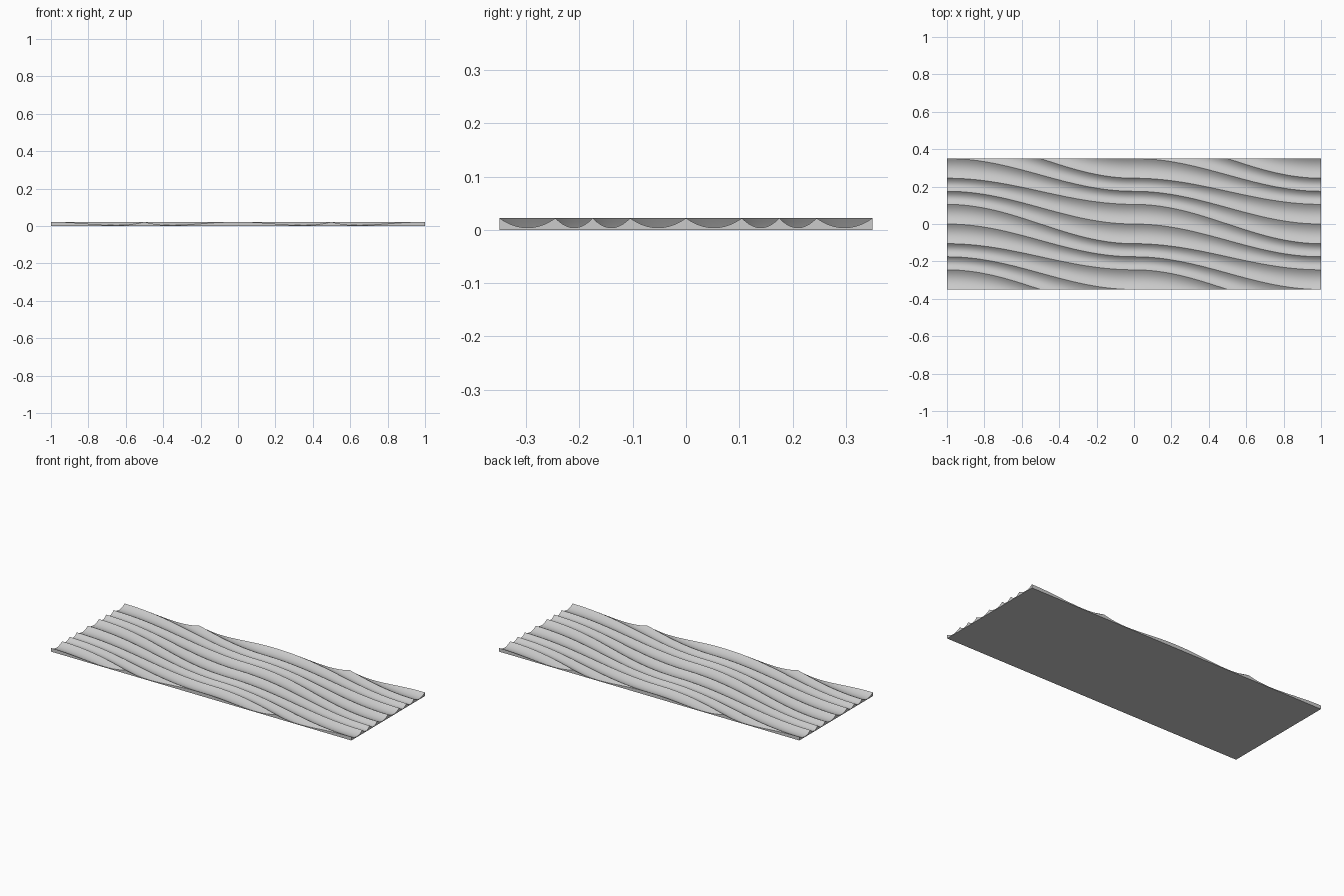
import bpy, bmesh, math

cube = bpy.data.objects.get("Cube")
if cube:
    bpy.data.objects.remove(cube)

HALF_L, HALF_W = 1.0, 0.35
FLOOR, CREST = 0.004, 0.022
SPACING = (0.0, 0.105, 0.175, 0.245)   # crests within one repeat
ROWS, STEPS = 96, 10


def crest_rest(k):
    """Resting y of crest number k."""
    return HALF_W * (k // 4) + SPACING[k % 4]


def crest_y(k, x):
    """Each crest drifts two places sideways per unit of length."""
    n = math.floor(x + HALF_L + 1e-6)
    t = (1 - math.cos(math.pi * (x + HALF_L - n))) / 2
    a, b = crest_rest(k - 2 * n), crest_rest(k - 2 * n - 2)
    return a + (b - a) * t


# Scalloped top surface, with grooves running between the crests
bm = bmesh.new()
rows = []
for i in range(ROWS + 1):
    x = -HALF_L + 2 * HALF_L * i / ROWS
    row = []
    for k in range(-4, 9):
        lo, hi = crest_y(k, x), crest_y(k + 1, x)
        for j in range(STEPS):
            f = j / STEPS
            z = FLOOR + (CREST - FLOOR) * (2 * f - 1) ** 2
            row.append(bm.verts.new((x, lo + (hi - lo) * f, z)))
    rows.append(row)
for r0, r1 in zip(rows, rows[1:]):
    for j in range(len(r0) - 1):
        bm.faces.new((r0[j], r1[j], r1[j + 1], r0[j + 1]))

# Trim to the straight long edges
for side in (-1, 1):
    bmesh.ops.bisect_plane(bm, geom=bm.verts[:] + bm.edges[:] + bm.faces[:], dist=1e-5,
                           plane_co=(0, side * HALF_W, 0), plane_no=(0, side, 0),
                           clear_outer=True)

# Side walls and flat underside
rim = [e for e in bm.edges if e.is_boundary]
walls = bmesh.ops.extrude_edge_only(bm, edges=rim)
for v in walls["geom"]:
    if isinstance(v, bmesh.types.BMVert):
        v.co.z = 0
bmesh.ops.recalc_face_normals(bm, faces=bm.faces[:])
if sum(f.normal.z * f.calc_area() for f in bm.faces) < 0:
    bmesh.ops.reverse_faces(bm, faces=bm.faces[:])
corners = [(-1, -1), (-1, 1), (1, 1), (1, -1)]
bm.faces.new([bm.verts.new((a * HALF_L, b * HALF_W, 0)) for a, b in corners])

mesh = bpy.data.meshes.new("wave_panel")
bm.to_mesh(mesh)
bm.free()
panel = bpy.data.objects.new("wave_panel", mesh)
bpy.context.collection.objects.link(panel)

# Plain grey finish
grey = bpy.data.materials.new("light_grey")
grey.use_nodes = True
colour = (0.6, 0.6, 0.6, 1)
grey.diffuse_color = colour
grey.node_tree.nodes["Principled BSDF"].inputs["Base Color"].default_value = colour
mesh.materials.append(grey)

bpy.ops.object.select_all(action="DESELECT")
panel.select_set(True)
bpy.context.view_layer.objects.active = panel
bpy.ops.object.shade_smooth_by_angle(angle=math.radians(30))
